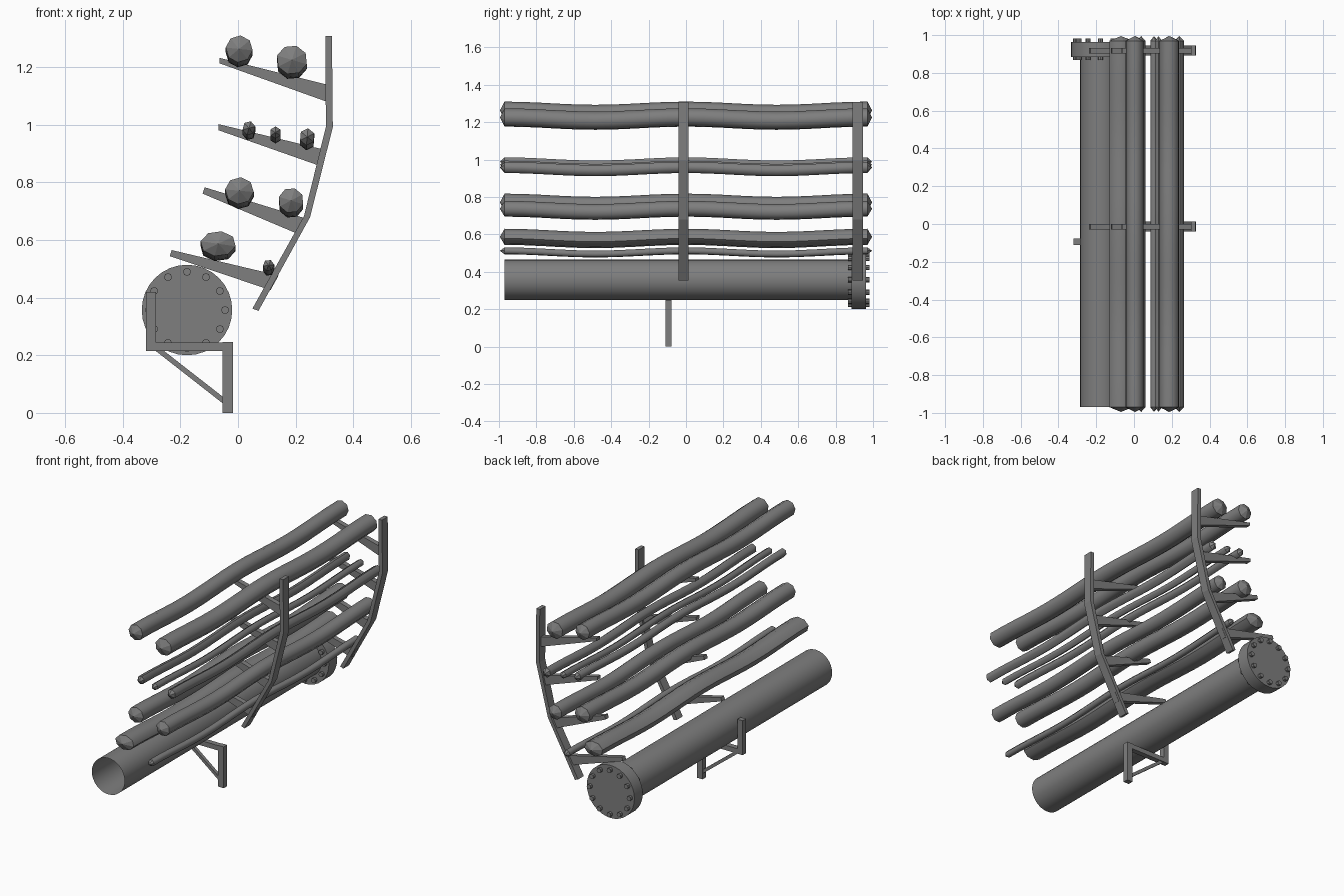
import bpy, bmesh, math

cube = bpy.data.objects.get("Cube")
if cube:
    bpy.data.objects.remove(cube, do_unlink=True)

grey = bpy.data.materials.new("steel_grey")
grey.use_nodes = True
grey.diffuse_color = (0.21, 0.21, 0.21, 1)
grey.node_tree.nodes["Principled BSDF"].inputs["Base Color"].default_value = (0.21, 0.21, 0.21, 1)


def finish(name, bm, smooth_angle=None):
    bmesh.ops.recalc_face_normals(bm, faces=bm.faces)
    mesh = bpy.data.meshes.new(name)
    bm.to_mesh(mesh)
    bm.free()
    mesh.materials.append(grey)
    obj = bpy.data.objects.new(name, mesh)
    bpy.context.collection.objects.link(obj)
    if smooth_angle:
        bpy.ops.object.select_all(action='DESELECT')
        obj.select_set(True)
        bpy.context.view_layer.objects.active = obj
        bpy.ops.object.shade_smooth_by_angle(angle=math.radians(smooth_angle))
    return obj


def plate(name, outline, y, width):
    """Extrude an x-z outline along y, centred on y."""
    bm = bmesh.new()
    face = bm.faces.new([bm.verts.new((x, y - width / 2, z)) for x, z in outline])
    out = bmesh.ops.extrude_face_region(bm, geom=[face])
    moved = [v for v in out["geom"] if isinstance(v, bmesh.types.BMVert)]
    bmesh.ops.translate(bm, verts=moved, vec=(0, width, 0))
    return finish(name, bm)


def box_outline(x0, x1, z0, z1):
    return [(x0, z0), (x1, z0), (x1, z1), (x0, z1)]


def tube(name, x, z, radius, y0, y1, sides, capped=True):
    bm = bmesh.new()
    rings = []
    for y in (y0, y1):
        angles = [math.tau * i / sides for i in range(sides)]
        rings.append([bm.verts.new((x + radius * math.sin(a), y, z + radius * math.cos(a)))
                      for a in angles])
    for i in range(sides):
        j = (i + 1) % sides
        bm.faces.new((rings[0][i], rings[0][j], rings[1][j], rings[1][i]))
    if capped:
        for ring in rings:
            bm.faces.new(ring)
    return finish(name, bm, 35)


def log(name, x, z, rx, rz, sides, turn):
    """Bar resting on the racks, sagging between them, with pointed ends."""
    bm = bmesh.new()
    steps, half, sag = 20, 0.97, 0.017
    rings = []
    for s in range(steps + 1):
        y = -half + 2 * half * s / steps
        dz = -sag * math.sin(math.pi * y / half) ** 2
        ring = []
        for i in range(sides):
            a = math.tau * i / sides + turn
            ring.append(bm.verts.new((x + rx * math.sin(a), y, z + dz + rz * math.cos(a))))
        rings.append(ring)
    for a, b in zip(rings, rings[1:]):
        for i in range(sides):
            j = (i + 1) % sides
            bm.faces.new((a[i], a[j], b[j], b[i]))
    for ring, y in ((rings[0], -0.995), (rings[-1], 0.995)):
        tip = bm.verts.new((x, y, z))
        for i in range(sides):
            bm.faces.new((ring[i], ring[(i + 1) % sides], tip))
    obj = finish(name, bm, 61 if sides < 8 else 50)
    for poly in obj.data.polygons:
        if len(poly.vertices) == 3:
            poly.use_smooth = False


# Open pipe with a bolted blind flange
px, pz = -0.177, 0.357
tube("pipe", px, pz, 0.108, -0.97, 0.89, 32, capped=False)
tube("flange", px, pz, 0.157, 0.885, 0.963, 32)
for k in range(12):
    a = math.tau * k / 12
    tube(f"flange_bolt_{k + 1}", px + 0.132 * math.sin(a), pz + 0.132 * math.cos(a),
         0.0138, 0.867, 0.981, 8)

# Pipe support bracket
sy = -0.094
plate("support_side_post", box_outline(-0.319, -0.284, 0.215, 0.42), sy, 0.032)
plate("support_beam", box_outline(-0.284, -0.054, 0.215, 0.244), sy, 0.032)
plate("support_leg", box_outline(-0.054, -0.017, 0, 0.246), sy, 0.032)
plate("support_brace", [(-0.287, 0.216), (-0.258, 0.216), (-0.054, 0.057), (-0.054, 0.034)],
      sy, 0.02)

# Racks: bent upright with four tapered arms each
upright = [(0.303, 1.308), (0.326, 1.308), (0.329, 0.991), (0.25, 0.679),
           (0.071, 0.354), (0.05, 0.362), (0.229, 0.683), (0.305, 0.993)]
arms = [
    [(-0.064, 1.232), (-0.064, 1.213), (0.305, 1.081), (0.305, 1.14)],
    [(-0.068, 1.002), (-0.068, 0.981), (0.276, 0.86), (0.293, 0.915)],
    [(-0.116, 0.783), (-0.123, 0.761), (0.21, 0.62), (0.231, 0.676)],
    [(-0.23, 0.565), (-0.237, 0.544), (0.113, 0.426), (0.141, 0.477)],
]
for side, y in (("middle", -0.014), ("back", 0.918)):
    plate(f"{side}_rack_upright", upright, y, 0.054)
    for n, arm in enumerate(arms):
        plate(f"{side}_rack_arm_{n + 1}", arm, y, 0.03)

# Bars on the racks: x, z, half width, half height, sides, turn
bars = [
    (0.004, 1.263, 0.047, 0.047, 8, 0.1),
    (0.187, 1.225, 0.054, 0.051, 8, 0.3),
    (0.038, 0.988, 0.023, 0.025, 6, 0.3),
    (0.130, 0.973, 0.020, 0.021, 6, 0.0),
    (0.240, 0.958, 0.027, 0.030, 6, 0.1),
    (0.005, 0.771, 0.050, 0.047, 8, 0.1),
    (0.184, 0.737, 0.044, 0.044, 8, 0.3),
    (-0.069, 0.587, 0.062, 0.044, 8, 0.2),
    (0.106, 0.512, 0.020, 0.020, 6, 0.4),
]
for n, bar in enumerate(bars):
    log(f"bar_{n + 1}", *bar)
